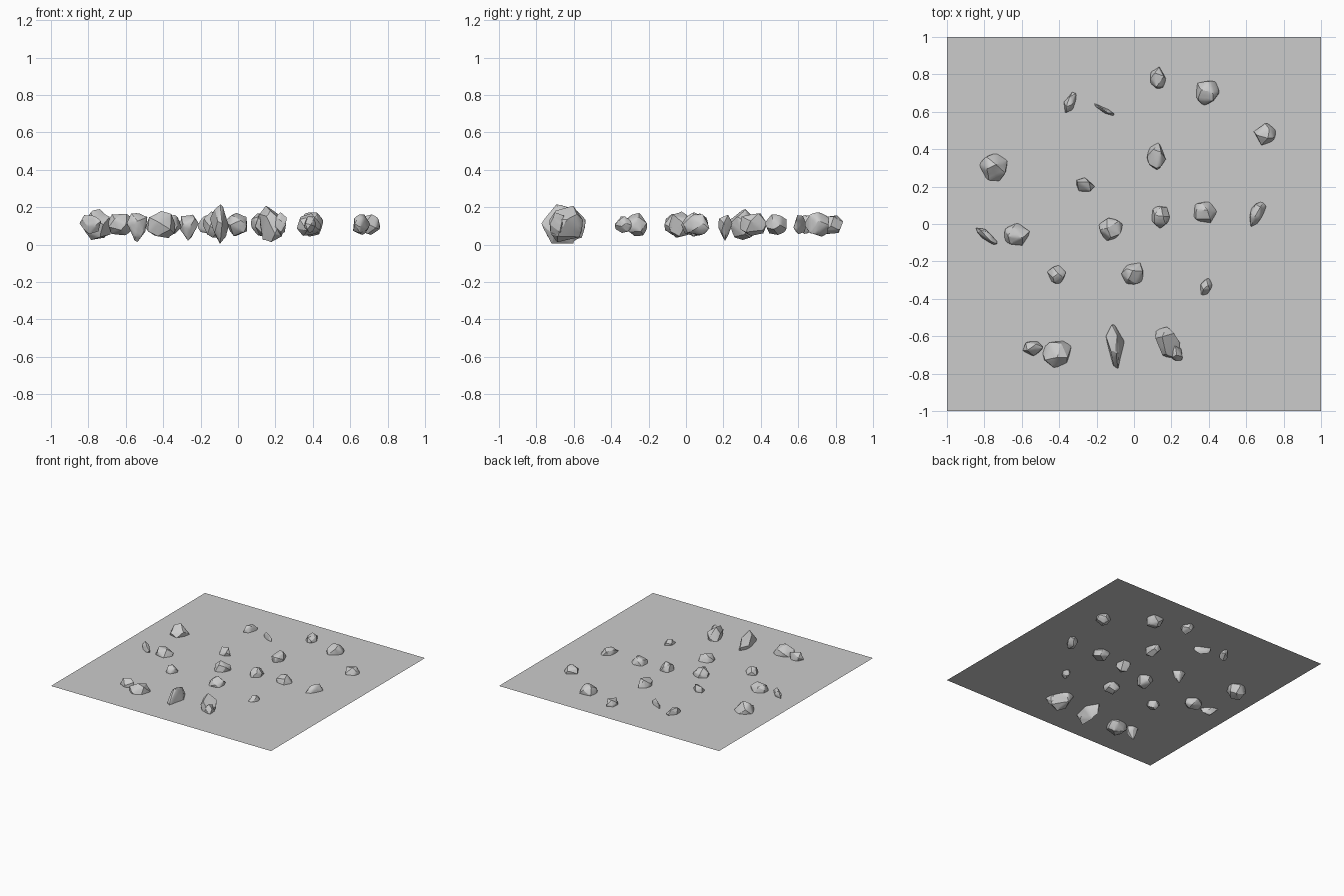
import bpy, bmesh, math, random
from mathutils import Vector

cube = bpy.data.objects.get("Cube")
if cube:
    bpy.data.objects.remove(cube, do_unlink=True)

random.seed(7)
GROUND_Z = 0.11


def make_material(name, colour):
    mat = bpy.data.materials.new(name)
    mat.use_nodes = True
    mat.diffuse_color = colour
    bsdf = next(n for n in mat.node_tree.nodes if n.type == 'BSDF_PRINCIPLED')
    bsdf.inputs["Base Color"].default_value = colour
    return mat


grey = make_material("stone grey", (0.6, 0.6, 0.6, 1))


def add_object(name, bm):
    mesh = bpy.data.meshes.new(name)
    bm.to_mesh(mesh)
    bm.free()
    mesh.materials.append(grey)
    obj = bpy.data.objects.new(name, mesh)
    bpy.context.collection.objects.link(obj)
    return obj


def even_directions(count):
    """Jittered directions spread evenly over a sphere."""
    golden = math.pi * (3 - math.sqrt(5))
    spin = random.uniform(0, math.tau)
    for i in range(count):
        z = 1 - (2 * i + 1) / count
        r = math.sqrt(1 - z * z)
        d = Vector((r * math.cos(golden * i + spin), r * math.sin(golden * i + spin), z))
        jitter = Vector([random.uniform(-0.25, 0.25) for _ in range(3)])
        yield (d + jitter).normalized()


def fit_to_box(mesh, centre, size):
    """Scale and move the mesh so that it fills the given box."""
    for axis in range(3):
        values = [v.co[axis] for v in mesh.vertices]
        low, high = min(values), max(values)
        factor = size[axis] / (high - low)
        for v in mesh.vertices:
            v.co[axis] = (v.co[axis] - (low + high) / 2) * factor + centre[axis]


def add_rock(name, shape, x, y, width, depth, height, lean):
    bm = bmesh.new()
    for p in even_directions(15):
        if shape == "wedge":        # narrows towards the bottom
            p.x *= 0.65 + 0.4 * p.z
            p.y *= 0.65 + 0.4 * p.z
        elif shape == "leaf":       # lens with a thin rim
            p.x *= abs(p.x)
        p.x += lean * p.y
        bm.verts.new(p)
    hull = bmesh.ops.convex_hull(bm, input=bm.verts)
    loose = {g for g in hull["geom_interior"] if isinstance(g, bmesh.types.BMVert)}
    bmesh.ops.delete(bm, geom=list(loose), context='VERTS')
    bmesh.ops.dissolve_limit(bm, angle_limit=math.radians(14),
                             verts=bm.verts[:], edges=bm.edges[:])
    # Some edges stay crisp, the rest are worn round
    crease = bm.edges.layers.float.new("crease_edge")
    for e in bm.edges:
        e[crease] = random.choice((0.4, 0.8, 1.0))
    obj = add_object(name, bm)
    worn = obj.modifiers.new("worn edges", 'SUBSURF')
    worn.levels = worn.render_levels = 2
    bpy.ops.object.select_all(action='DESELECT')
    obj.select_set(True)
    bpy.context.view_layer.objects.active = obj
    bpy.ops.object.modifier_apply(modifier=worn.name)
    z = GROUND_Z - (0.02 if shape == "wedge" else 0.003)
    if height > 0.18:
        z = GROUND_Z
    fit_to_box(obj.data, (x, y, z), (width, depth, height))
    bpy.ops.object.shade_smooth_by_angle(angle=math.radians(28))


# Ground sheet that cuts through the middle of the rocks
bm = bmesh.new()
bmesh.ops.create_grid(bm, x_segments=1, y_segments=1, size=1)
for v in bm.verts:
    v.co.z = GROUND_Z
add_object("ground_sheet", bm)

# Rocks: shape, x, y, width, depth, height, lean
rocks = [
    ("round", .13, .78, .085, .12, .1, 0),
    ("round", .39, .7, .13, .13, .13, 0),
    ("round", -.34, .65, .07, .11, .1, .5),
    ("round", -.16, .61, .11, .07, .1, -2),
    ("round", .7, .48, .12, .115, .11, 0),
    ("round", .12, .36, .1, .145, .12, 0),
    ("round", -.755, .305, .155, .15, .165, 0),
    ("wedge", -.26, .21, .1, .075, .14, 0),
    ("round", .38, .06, .13, .12, .12, 0),
    ("round", .14, .035, .1, .12, .13, 0),
    ("round", .66, .055, .09, .14, .11, .6),
    ("round", -.79, -.065, .115, .09, .1, -1.2),
    ("round", -.625, -.055, .135, .12, .115, 0),
    ("round", -.125, -.03, .125, .125, .14, 0),
    ("round", -.415, -.27, .1, .1, .11, 0),
    ("round", -.01, -.265, .115, .115, .125, 0),
    ("round", .385, -.335, .065, .09, .09, .3),
    ("wedge", -.54, -.665, .11, .08, .155, 0),
    ("round", -.415, -.695, .16, .145, .145, 0),
    ("leaf", -.1, -.655, .1, .235, .21, -.2),
    ("round", .18, -.635, .13, .17, .195, -.3),
]
for number, (shape, *values) in enumerate(rocks, 1):
    add_rock(f"{shape}_rock_{number}", shape, *values)

# Chip fused to the side of the last rock
add_rock("rock_chip", "round", .22, -.685, .08, .09, .13, -.4)
